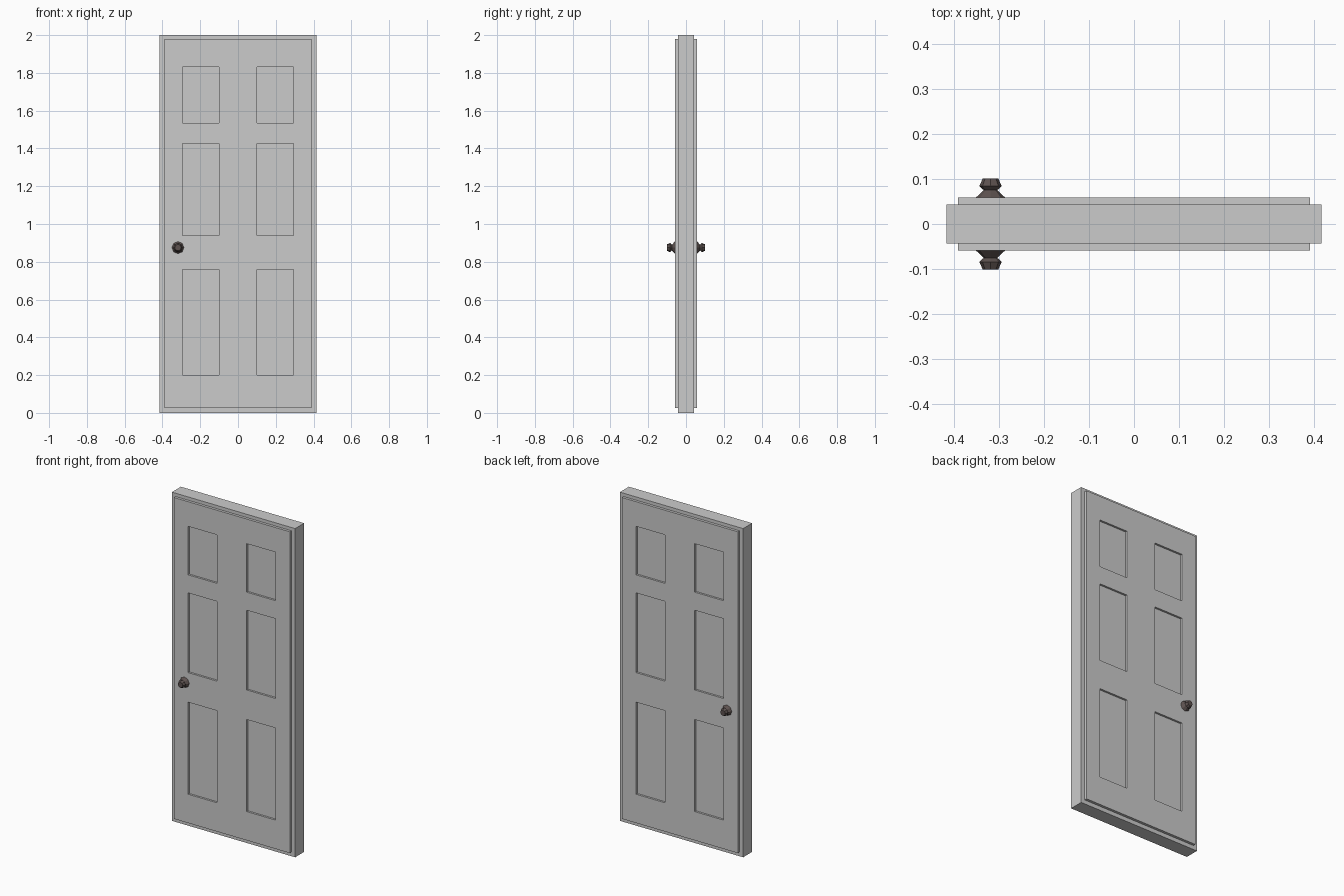
import bpy, bmesh, math

if "Cube" in bpy.data.objects:
    bpy.data.objects.remove(bpy.data.objects["Cube"])

FACE_Y, FRAME_Y, RECESS = -0.059, -0.043, 0.012
PANEL_XS = [(-0.295, -0.10), (0.10, 0.295)]
PANEL_ZS = [(0.20, 0.76), (0.94, 1.425), (1.535, 1.83)]
LEAF_X, LEAF_Z = 0.39, (0.025, 1.98)


def finish(name, bm, mat=None):
    """Turn a front-half bmesh into an object mirrored front to back."""
    bmesh.ops.recalc_face_normals(bm, faces=bm.faces[:])
    me = bpy.data.meshes.new(name)
    bm.to_mesh(me)
    bm.free()
    ob = bpy.data.objects.new(name, me)
    bpy.context.collection.objects.link(ob)
    if mat:
        me.materials.append(mat)
    mirror = ob.modifiers.new("mirror_back", 'MIRROR')
    mirror.use_axis = (False, True, False)
    mirror.merge_threshold = 0.0005
    return ob


def extrude_edges(bm, edges):
    geom = bmesh.ops.extrude_edge_only(bm, edges=edges)["geom"]
    return ([g for g in geom if isinstance(g, bmesh.types.BMVert)],
            [g for g in geom if isinstance(g, bmesh.types.BMEdge)])


# door: gridded front face, with panel cells pushed inwards
bm = bmesh.new()
xs = [-LEAF_X] + [x for p in PANEL_XS for x in p] + [LEAF_X]
zs = [LEAF_Z[0]] + [z for p in PANEL_ZS for z in p] + [LEAF_Z[1]]
grid = [[bm.verts.new((x, FACE_Y, z)) for z in zs] for x in xs]
panels = []
for i in range(len(xs) - 1):
    for j in range(len(zs) - 1):
        f = bm.faces.new((grid[i][j], grid[i + 1][j],
                          grid[i + 1][j + 1], grid[i][j + 1]))
        if i % 2 and j % 2:
            panels.append(f)
rim = [e for e in bm.edges if e.is_boundary]
for f in bmesh.ops.extrude_discrete_faces(bm, faces=panels)["faces"]:
    for v in f.verts:
        v.co.y += RECESS

# stepped border: back, outwards, then back to the centre plane
verts, rim = extrude_edges(bm, rim)
for v in verts:
    v.co.y = FRAME_Y
verts, rim = extrude_edges(bm, rim)
for v in verts:
    if abs(v.co.x) > LEAF_X - 0.001:
        v.co.x = math.copysign(0.415, v.co.x)
    if v.co.z < LEAF_Z[0] + 0.001:
        v.co.z = 0.0
    elif v.co.z > LEAF_Z[1] - 0.001:
        v.co.z = 2.0
verts, rim = extrude_edges(bm, rim)
for v in verts:
    v.co.y = 0.0
finish("door", bm)

# door knobs: eight-sided flared base, neck and faceted knob
dark = bpy.data.materials.new("dark_bronze")
dark.diffuse_color = (0.11, 0.085, 0.08, 1)
dark.use_nodes = True
dark.node_tree.nodes["Principled BSDF"].inputs["Base Color"].default_value = dark.diffuse_color
bm = bmesh.new()
rings = []
for r, y in [(0.032, FACE_Y), (0.015, -0.075), (0.025, -0.084), (0.017, -0.101)]:
    rings.append([bm.verts.new((-0.318 + r * math.cos(k * math.tau / 8), y,
                                0.875 + r * math.sin(k * math.tau / 8)))
                  for k in range(8)])
for a, b in zip(rings, rings[1:]):
    for k in range(8):
        n = (k + 1) % 8
        bm.faces.new((a[k], a[n], b[n], b[k]))
bm.faces.new(rings[0])
bm.faces.new(rings[-1])
finish("door_knobs", bm, dark).modifiers["mirror_back"].use_mirror_merge = False
